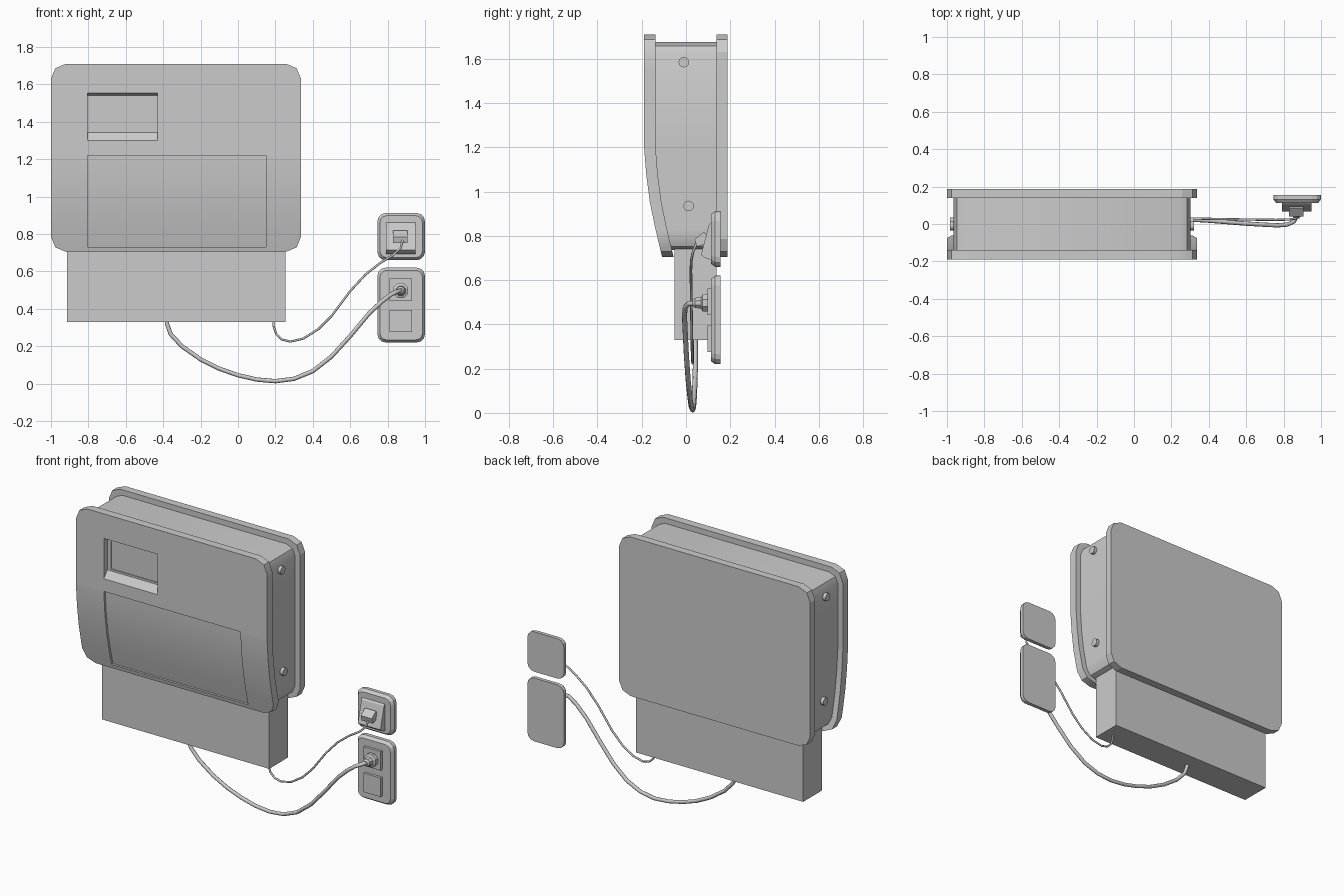
import bpy, bmesh, math
from mathutils import Vector

if "Cube" in bpy.data.objects:
    bpy.data.objects.remove(bpy.data.objects["Cube"])

# backward sweep of the front panel by height (z, shift in y)
SWEEP = [(0.70, 0.083), (0.83, 0.052), (0.95, 0.027), (1.08, 0.010), (1.21, 0.0), (3, 0.0)]


def sweep(z):
    for (z0, s0), (z1, s1) in zip(SWEEP, SWEEP[1:]):
        if z <= z1:
            return s0 + (s1 - s0) * (max(z, z0) - z0) / (z1 - z0)
    return 0.0


def ring(x0, x1, z0, z1, y, r=0.0, segs=2, inset=0.0):
    """Rounded rectangle in the xz plane at depth y."""
    x0, x1, z0, z1 = x0 + inset, x1 - inset, z0 + inset, z1 - inset
    if r == 0:
        return [Vector((x, y, z)) for x, z in ((x1, z1), (x0, z1), (x0, z0), (x1, z0))]
    pts = []
    for k, (cx, cz) in enumerate(((x1 - r, z1 - r), (x0 + r, z1 - r),
                                  (x0 + r, z0 + r), (x1 - r, z0 + r))):
        for i in range(segs + 1):
            a = math.pi / 2 * (k + i / segs)
            pts.append(Vector((cx + r * math.cos(a), y, cz + r * math.sin(a))))
    return pts


def loft(rings):
    bm = bmesh.new()
    vs = [[bm.verts.new(p) for p in rg] for rg in rings]
    n = len(vs[0])
    for a, b in zip(vs, vs[1:]):
        for i in range(n):
            bm.faces.new((a[i], a[(i + 1) % n], b[(i + 1) % n], b[i]))
    bm.faces.new(vs[0])
    bm.faces.new(vs[-1])
    bmesh.ops.recalc_face_normals(bm, faces=bm.faces[:])
    return bm


def smooth(ob, angle):
    bpy.ops.object.select_all(action='DESELECT')
    ob.select_set(True)
    bpy.context.view_layer.objects.active = ob
    bpy.ops.object.shade_smooth_by_angle(angle=math.radians(angle))


def finish(name, bm, angle=None):
    bmesh.ops.recalc_face_normals(bm, faces=bm.faces[:])
    me = bpy.data.meshes.new(name)
    bm.to_mesh(me)
    bm.free()
    ob = bpy.data.objects.new(name, me)
    bpy.context.collection.objects.link(ob)
    if angle:
        smooth(ob, angle)
    return ob


def box(name, x0, x1, y0, y1, z0, z1):
    return finish(name, loft([ring(x0, x1, z0, z1, y0), ring(x0, x1, z0, z1, y1)]))


def cut(bm, co, no):
    bmesh.ops.bisect_plane(bm, geom=bm.verts[:] + bm.edges[:] + bm.faces[:],
                           dist=1e-5, plane_co=co, plane_no=no)


def recess(bm, x0, x1, z0, z1, depth, sill=0.0, lintel=0.0):
    """Push a rectangle of the front face inwards, with optional sloped ends."""
    for x in (x0, x1):
        cut(bm, (x, 0, 0), (1, 0, 0))
    for z in (z0, z1):
        cut(bm, (0, 0, z), (0, 0, 1))
    bm.normal_update()
    faces = []
    for f in bm.faces:
        c = f.calc_center_median()
        if f.normal.y < -0.9 and x0 < c.x < x1 and z0 < c.z < z1:
            faces.append(f)
    out = bmesh.ops.extrude_face_region(bm, geom=faces)['geom']
    if any(f.is_valid for f in faces):
        bmesh.ops.delete(bm, geom=[f for f in faces if f.is_valid], context='FACES')
    for v in out:
        if isinstance(v, bmesh.types.BMVert):
            v.co.y += depth
            if abs(v.co.z - z0) < 1e-4:
                v.co.z += sill
            elif abs(v.co.z - z1) < 1e-4:
                v.co.z -= lintel


# front panel with window, screen and door recesses, then swept back at the bottom
panel = (-1.0, 0.337, 0.705, 1.71)
bm = loft([ring(*panel, -0.19, 0.08), ring(*panel, -0.138, 0.08)])
for z, s in SWEEP[1:-1]:
    cut(bm, (0, 0, z), (0, 0, 1))
recess(bm, -0.805, -0.43, 1.30, 1.555, 0.035, 0.043, 0.014)
recess(bm, -0.78, -0.455, 1.355, 1.53, 0.006)
recess(bm, -0.805, 0.15, 0.73, 1.22, 0.014)
for v in bm.verts:
    v.co.y += sweep(v.co.z)
finish("front_panel", bm, 25)

# back panel
finish("back_panel", loft([ring(*panel, 0.138, 0.08), ring(*panel, 0.188, 0.08)]))

# inset middle casing, its front following the panel
core = (-0.965, 0.302, 0.735, 1.675)
bm = loft([ring(*core, -0.14, 0.06), ring(*core, 0.14, 0.06)])
for z, s in SWEEP[1:-1]:
    cut(bm, (0, 0, z), (0, 0, 1))
for v in bm.verts:
    if v.co.y < 0:
        v.co.y += sweep(v.co.z)
finish("casing", bm, 25)

# lower connection box
box("connection_box", -0.915, 0.255, -0.053, 0.137, 0.33, 0.745)

# screws on both sides
for side, x in (("left", -0.97), ("right", 0.307)):
    for i, (y, z) in enumerate(((-0.01, 1.585), (0.012, 0.935))):
        bpy.ops.mesh.primitive_cylinder_add(vertices=12, radius=0.024, depth=0.03,
                                            location=(x, y, z), rotation=(0, math.pi / 2, 0))
        bpy.context.object.name = f"screw_{side}_{i}"
        smooth(bpy.context.object, 35)

# wall plates
for name, z0, z1 in (("network_plate", 0.66, 0.912), ("power_plate", 0.22, 0.62)):
    r = (0.745, 1.0, z0, z1)
    finish(name, loft([ring(*r, 0.155, 0.045, 3), ring(*r, 0.132, 0.045, 3),
                       ring(*r, 0.113, 0.036, 3, 0.014)]))

# power sockets
for name, z in (("socket_lower", 0.335), ("socket_upper", 0.502)):
    box(name, 0.81, 0.93, 0.097, 0.12, z - 0.06, z + 0.06)


def wedge(name, x0, x1, profile):
    return finish(name, loft([[Vector((x, y, z)) for y, z in profile] for x in (x0, x1)]))


# network jack and its angled plug
wedge("network_jack", 0.79, 0.948,
      [(0.12, 0.868), (0.104, 0.852), (0.068, 0.715), (0.085, 0.70), (0.12, 0.69)])
wedge("network_plug", 0.83, 0.907,
      [(0.095, 0.80), (0.082, 0.818), (0.040, 0.785), (0.048, 0.752), (0.085, 0.762)])

# stepped octagonal power plug
rings = []
for y, r in ((0.10, 0.043), (0.075, 0.043), (0.068, 0.028), (0.04, 0.024), (0.03, 0.014)):
    rings.append([Vector((0.87 + r * math.cos(a), y, 0.497 + r * math.sin(a)))
                  for a in (math.pi / 4 * (i + 0.5) for i in range(8))])
finish("power_plug", loft(rings))


def cable(name, radius, pts):
    cu = bpy.data.curves.new(name, 'CURVE')
    cu.dimensions = '3D'
    cu.bevel_depth = radius
    cu.bevel_resolution = 2
    cu.use_fill_caps = True
    sp = cu.splines.new('POLY')
    sp.points.add(len(pts) - 1)
    for p, co in zip(sp.points, pts):
        p.co = (*co, 1)
    ob = bpy.data.objects.new(name, cu)
    bpy.context.collection.objects.link(ob)
    bpy.ops.object.select_all(action='DESELECT')
    ob.select_set(True)
    bpy.context.view_layer.objects.active = ob
    bpy.ops.object.convert(target='MESH')
    smooth(bpy.context.object, 50)


# hanging cables
cable("power_cable", 0.0115, [
    (-0.38, 0.042, 0.36), (-0.38, 0.042, 0.32), (-0.36, 0.042, 0.265), (-0.30, 0.042, 0.20),
    (-0.2, 0.04, 0.13), (-0.1, 0.038, 0.08), (0, 0.036, 0.045), (0.1, 0.033, 0.022),
    (0.2, 0.03, 0.013), (0.3, 0.024, 0.026), (0.4, 0.018, 0.067), (0.5, 0.010, 0.145),
    (0.6, 0.002, 0.255), (0.7, -0.004, 0.375), (0.77, -0.007, 0.44), (0.82, -0.003, 0.478),
    (0.855, 0.012, 0.494), (0.87, 0.045, 0.497)])
cable("network_cable", 0.006, [
    (0.19, 0.03, 0.36), (0.19, 0.03, 0.31), (0.205, 0.03, 0.265), (0.235, 0.03, 0.236),
    (0.28, 0.03, 0.225), (0.35, 0.029, 0.241), (0.43, 0.027, 0.292), (0.5, 0.026, 0.362),
    (0.6, 0.024, 0.495), (0.68, 0.023, 0.582), (0.76, 0.022, 0.645), (0.83, 0.024, 0.688),
    (0.87, 0.031, 0.725), (0.88, 0.047, 0.765)])
